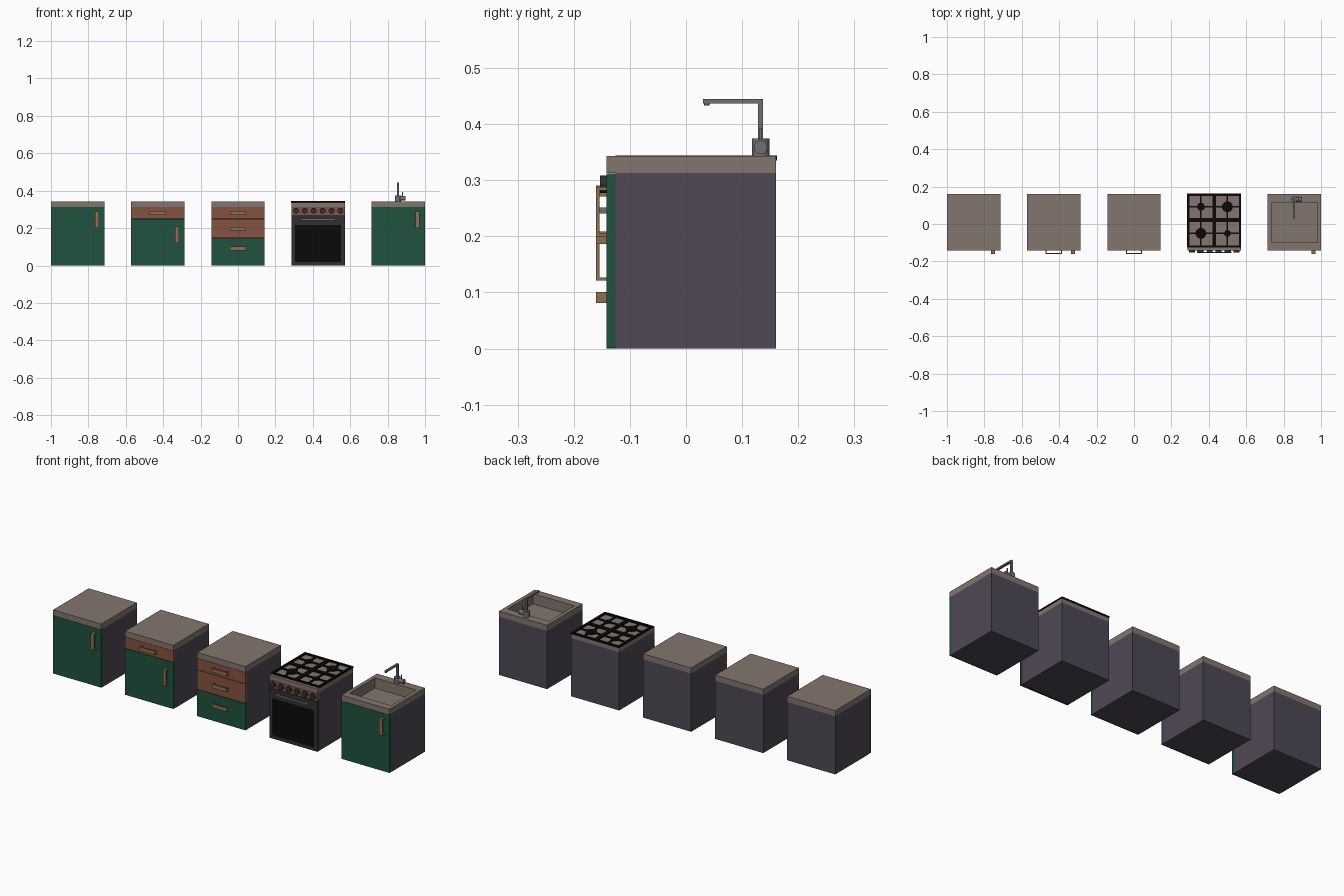
import bpy, bmesh, math
from mathutils import Matrix, Vector

if "Cube" in bpy.data.objects:
    bpy.data.objects.remove(bpy.data.objects["Cube"])

COLORS = {
    "green": (0.015, 0.085, 0.05), "terracotta": (0.24, 0.085, 0.053),
    "stone": (0.23, 0.18, 0.155), "carcass": (0.077, 0.065, 0.09),
    "brass": (0.26, 0.16, 0.08), "black": (0.003, 0.003, 0.003),
    "charcoal": (0.03, 0.03, 0.032), "steel": (0.16, 0.16, 0.165),
}
MATS = {}
for key, c in COLORS.items():
    MATS[key] = bpy.data.materials.new(key)
    MATS[key].diffuse_color = (*c, 1)

W = 0.143                                  # half width of a unit
FRONT, DOOR_BACK, BACK = -0.142, -0.126, 0.16
SIDE_Z, TOP_Z = 0.313, 0.343
CENTERS = [-0.857, -0.4285, 0, 0.4285, 0.857]


def add_box(bm, lo, hi):
    lo, hi = Vector(lo), Vector(hi)
    m = Matrix.Translation((lo + hi) / 2) @ Matrix.Diagonal((*(hi - lo), 1))
    bmesh.ops.create_cube(bm, size=1, matrix=m)


def add_cyl(bm, center, r, depth, axis="Z", segs=24):
    rot = {"X": Matrix.Rotation(math.pi / 2, 4, "Y"),
           "Y": Matrix.Rotation(math.pi / 2, 4, "X"), "Z": Matrix()}[axis]
    bmesh.ops.create_cone(bm, cap_ends=True, segments=segs, radius1=r, radius2=r,
                          depth=depth, matrix=Matrix.Translation(center) @ rot)


def finish(name, bm, mat):
    me = bpy.data.meshes.new(name)
    bm.to_mesh(me)
    bm.free()
    ob = bpy.data.objects.new(name, me)
    me.materials.append(MATS[mat])
    bpy.context.collection.objects.link(ob)
    return ob


def boxes(name, mat, *pairs):
    bm = bmesh.new()
    for lo, hi in pairs:
        add_box(bm, lo, hi)
    return finish(name, bm, mat)


def tray(name, mat, lo, hi, rlo, rhi, floor, keep_bottom):
    """Box with a rectangular recess sunk into its top."""
    bm = bmesh.new()
    add_box(bm, lo, hi)
    bm.faces.ensure_lookup_table()
    top = max(bm.faces, key=lambda f: f.calc_center_median().z)
    bottom = min(bm.faces, key=lambda f: f.calc_center_median().z)
    bmesh.ops.inset_individual(bm, faces=[top], thickness=0.02)
    mid = top.calc_center_median()
    for v in top.verts:
        v.co.x = rlo[0] if v.co.x < mid.x else rhi[0]
        v.co.y = rlo[1] if v.co.y < mid.y else rhi[1]
    new = bmesh.ops.extrude_face_region(bm, geom=[top])["geom"]
    for v in new:
        if isinstance(v, bmesh.types.BMVert):
            v.co.z = floor
    gone = [f for f in [top] if f.is_valid] + ([] if keep_bottom else [bottom])
    bmesh.ops.delete(bm, geom=gone, context="FACES")
    return finish(name, bm, mat)


def panel(name, mat, cx, z0, z1):
    g = 0.001
    boxes(name, mat, ((cx - W, FRONT, z0 + g), (cx + W, DOOR_BACK, z1 - g)))


def handle(name, cx, z, vertical):
    """Flat strap on two posts."""
    a, b, t = 0.044, 0.010, 0.006
    bars = [(-a, a, -0.160, -0.154), (-a, -a + t, -0.155, FRONT), (a - t, a, -0.155, FRONT)]
    out = []
    for u0, u1, y0, y1 in bars:
        if vertical:
            out.append(((cx - b, y0, z + u0), (cx + b, y1, z + u1)))
        else:
            out.append(((cx + u0, y0, z - b), (cx + u1, y1, z + b)))
    boxes(name, "brass", *out)


# carcasses and plain worktops
NAMES = ["cupboard", "drawer_cupboard", "drawer_unit", "cooker", "sink_unit"]
for name, cx in zip(NAMES, CENTERS):
    if name != "sink_unit":
        boxes(name + "_body", "carcass", ((cx - W, DOOR_BACK, 0), (cx + W, BACK, SIDE_Z)))
        top = 0.337 if name == "cooker" else TOP_Z
        boxes(name + "_worktop", "stone", ((cx - W, FRONT, SIDE_Z), (cx + W, BACK, top)))

# doors, drawers and handles
c1, c2, c3, c4, c5 = CENTERS
panel("cupboard_door", "green", c1, 0, SIDE_Z)
handle("cupboard_handle", c1 + 0.103, 0.244, True)
panel("upper_drawer", "terracotta", c2, 0.251, SIDE_Z)
panel("lower_door", "green", c2, 0, 0.251)
handle("upper_drawer_handle", c2, 0.281, False)
handle("lower_door_handle", c2 + 0.103, 0.165, True)
for i, (z0, z1, hz, mat) in enumerate([(0.25, SIDE_Z, 0.281, "terracotta"),
                                       (0.145, 0.25, 0.196, "terracotta"),
                                       (0, 0.145, 0.091, "green")]):
    panel(f"drawer_{i + 1}", mat, c3, z0, z1)
    handle(f"drawer_handle_{i + 1}", c3, hz, False)
panel("sink_door", "green", c5, 0, SIDE_Z)
handle("sink_door_handle", c5 + 0.103, 0.244, True)

# sink: worktop with sunken basin, carcass hollowed below it
tray("sink_worktop", "stone", (c5 - W, FRONT, SIDE_Z), (c5 + W, BACK, TOP_Z),
     (c5 - 0.123, -0.10), (c5 + 0.123, 0.115), 0.288, False)
tray("sink_body", "carcass", (c5 - W, DOOR_BACK, 0), (c5 + W, BACK, SIDE_Z),
     (c5 - 0.125, -0.102), (c5 + 0.125, 0.117), 0.284, True)

# tap
bm = bmesh.new()
tx, ty = 0.855, 0.133
add_cyl(bm, (tx, ty, 0.3585), 0.0155, 0.031)
add_cyl(bm, (tx + 0.022, ty, 0.359), 0.012, 0.038, "X")
add_box(bm, (tx - 0.006, 0.128, 0.37), (tx + 0.006, 0.137, 0.445))
add_box(bm, (tx - 0.006, 0.03, 0.437), (tx + 0.006, 0.13, 0.445))
add_cyl(bm, (tx, 0.037, 0.436), 0.005, 0.005, segs=12)
add_box(bm, (0.878, ty - 0.002, 0.368), (0.882, ty + 0.002, 0.393))
finish("tap", bm, "steel")

# cooker front: control panel, oven door frame, window, handle, knobs
panel("control_panel", "terracotta", c4, 0.27, SIDE_Z)
boxes("oven_door_frame", "charcoal",
      ((c4 - W, FRONT, 0), (c4 + W, DOOR_BACK, 0.019)),
      ((c4 - W, FRONT, 0.217), (c4 + W, DOOR_BACK, 0.269)),
      *[((c4 + s * 0.133 - 0.010, FRONT, 0.019), (c4 + s * 0.133 + 0.010, DOOR_BACK, 0.217))
        for s in (-1, 1)])
boxes("oven_window", "black", ((c4 - 0.124, FRONT + 0.004, 0.018), (c4 + 0.124, DOOR_BACK, 0.218)))
boxes("oven_handle", "steel",
      ((c4 - 0.093, -0.155, 0.241), (c4 + 0.093, -0.149, 0.251)),
      *[((c4 + s * 0.085 - 0.006, -0.150, 0.241), (c4 + s * 0.085 + 0.006, FRONT, 0.251))
        for s in (-1, 1)])
bm = bmesh.new()
for i in range(6):
    add_cyl(bm, (c4 + (i - 2.5) * 0.0475, -0.147, 0.293), 0.0155, 0.012, "Y")
finish("knobs", bm, "charcoal")

# hob: grate frame, fingers towards each burner, burner caps
G0, G1 = 0.335, TOP_Z + 0.001
y0, y1, ym = -0.126, 0.162, 0.022
bars = []
for x, w in ((-0.138, 0.006), (0, 0.010), (0.138, 0.006)):
    bars.append(((c4 + x - w, y0, G0), (c4 + x + w, y1, G1)))
for y, w in ((y0 + 0.006, 0.006), (ym, 0.010), (y1 - 0.006, 0.006)):
    bars.append(((c4 - W, y - w, G0), (c4 + W, y + w, G1)))
burners = [(-0.071, 0.092, 0.021), (0.071, 0.092, 0.029),
           (-0.071, -0.050, 0.029), (0.071, -0.050, 0.018)]
for bx, by, r in burners:
    x = c4 + bx
    bars.append(((x - 0.066, by - 0.004, G0), (x + 0.066, by + 0.004, G1 - 0.0005)))
    bars.append(((x - 0.004, by - 0.066, G0), (x + 0.004, by + 0.066, G1 - 0.0005)))
boxes("hob_grate", "black", *bars)
bm = bmesh.new()
for bx, by, r in burners:
    add_cyl(bm, (c4 + bx, by, 0.339), r, 0.007)
finish("burners", bm, "black")

# smooth the round parts
for n in ("tap", "knobs", "burners"):
    ob = bpy.data.objects[n]
    bpy.ops.object.select_all(action="DESELECT")
    ob.select_set(True)
    bpy.context.view_layer.objects.active = ob
    bpy.ops.object.shade_smooth_by_angle()

for m in bpy.data.materials:
    if m.users and not m.is_grease_pencil:
        m.use_nodes = True
        m.node_tree.nodes["Principled BSDF"].inputs["Base Color"].default_value = m.diffuse_color
